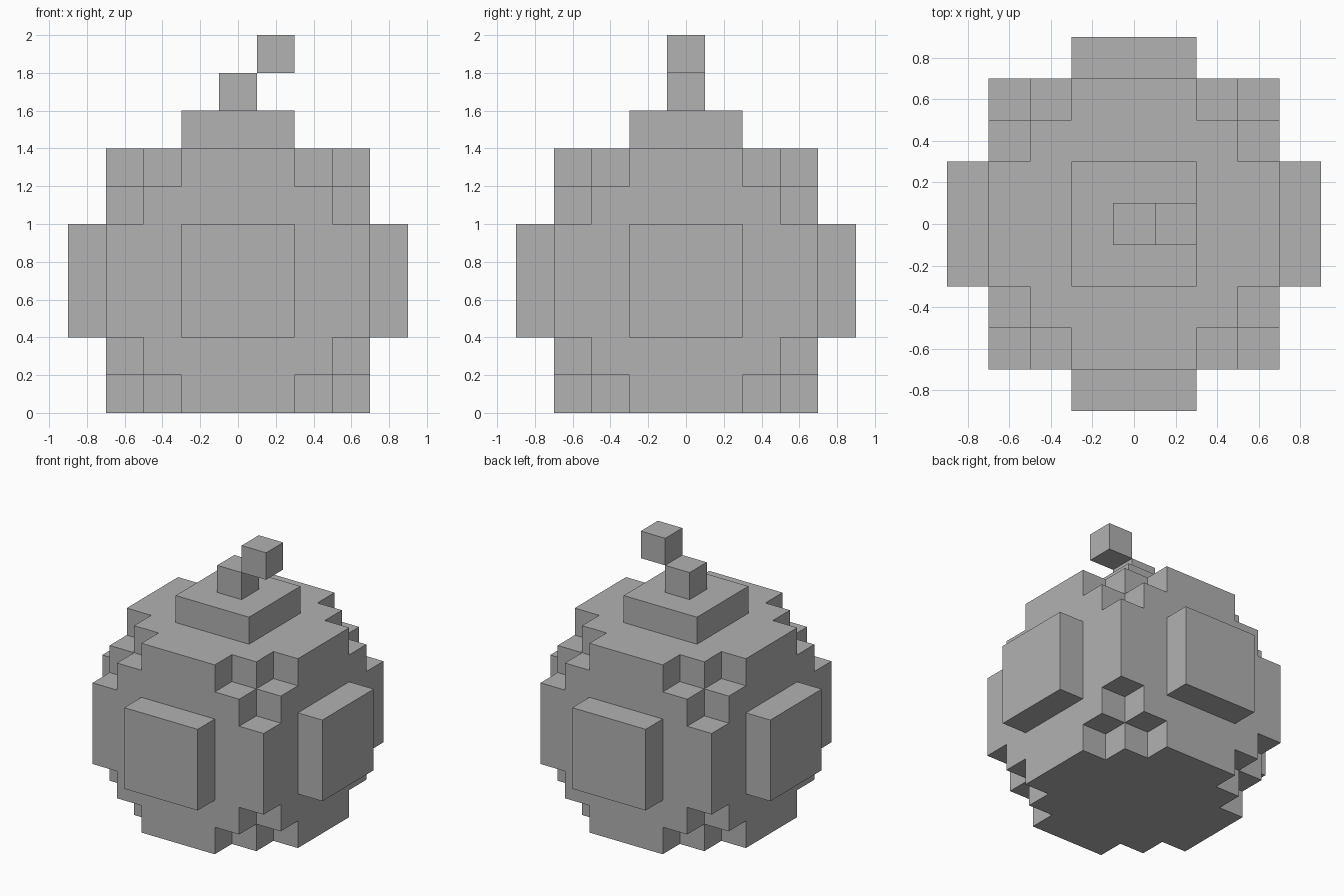
import bpy, bmesh
from itertools import product
from mathutils import Vector

default = bpy.data.objects.get("Cube")
if default:
    bpy.data.objects.remove(default, do_unlink=True)

U = 0.2   # edge of one block
N = 7     # blocks along each side of the body

grey = bpy.data.materials.new("plain_grey")
grey.use_nodes = True
colour = (0.445, 0.445, 0.445, 1)
grey.diffuse_color = colour
grey.node_tree.nodes["Principled BSDF"].inputs["Base Color"].default_value = colour


def finish(name, bm):
    mesh = bpy.data.meshes.new(name)
    bm.to_mesh(mesh)
    bm.free()
    mesh.materials.append(grey)
    obj = bpy.data.objects.new(name, mesh)
    bpy.context.collection.objects.link(obj)
    return obj


def box(name, centre, size):
    bm = bmesh.new()
    bmesh.ops.create_cube(bm, size=1)
    bmesh.ops.scale(bm, vec=size, verts=bm.verts)
    obj = finish(name, bm)
    obj.location = centre
    return obj


def filled(cell):
    # A cube of blocks with four blocks missing at every corner
    if any(c < 0 or c >= N for c in cell):
        return False
    return sum(min(c, N - 1 - c) for c in cell) > 1


# Body: outer faces of the block grid, merged into flat faces
bm = bmesh.new()
for cell in filter(filled, product(range(N), repeat=3)):
    middle = Vector(cell) + Vector((0.5 - N / 2, 0.5 - N / 2, 0.5))
    for axis, sign in product(range(3), (-1, 1)):
        step = [0, 0, 0]
        step[axis] = sign
        if filled([c + s for c, s in zip(cell, step)]):
            continue
        normal = Vector(step)
        a = Vector([float(i == (axis + 1) % 3) for i in range(3)])
        b = normal.cross(a)
        corners = [a + b, b - a, -a - b, a - b]
        bm.faces.new([bm.verts.new((middle + (normal + c) / 2) * U) for c in corners])
bmesh.ops.remove_doubles(bm, verts=bm.verts, dist=0.001)
bmesh.ops.dissolve_limit(bm, angle_limit=0.01, verts=bm.verts, edges=bm.edges)
finish("body", bm)

# Raised square panels on the four sides and a cap on top
panel = 3 * U
reach = (N + 1) / 2 * U
for side, sign in (("left", 1), ("right", -1)):
    box(side + "_panel", (sign * reach, 0, 0.7), (U, panel, panel))
for side, sign in (("back", 1), ("front", -1)):
    box(side + "_panel", (0, sign * reach, 0.7), (panel, U, panel))
box("top_cap", (0, 0, 1.5), (panel, panel, U))

# Stem of two blocks stepping to the left
box("stem_base", (0, 0, 1.7), (U, U, U))
box("stem_tip", (U, 0, 1.9), (U, U, U))
